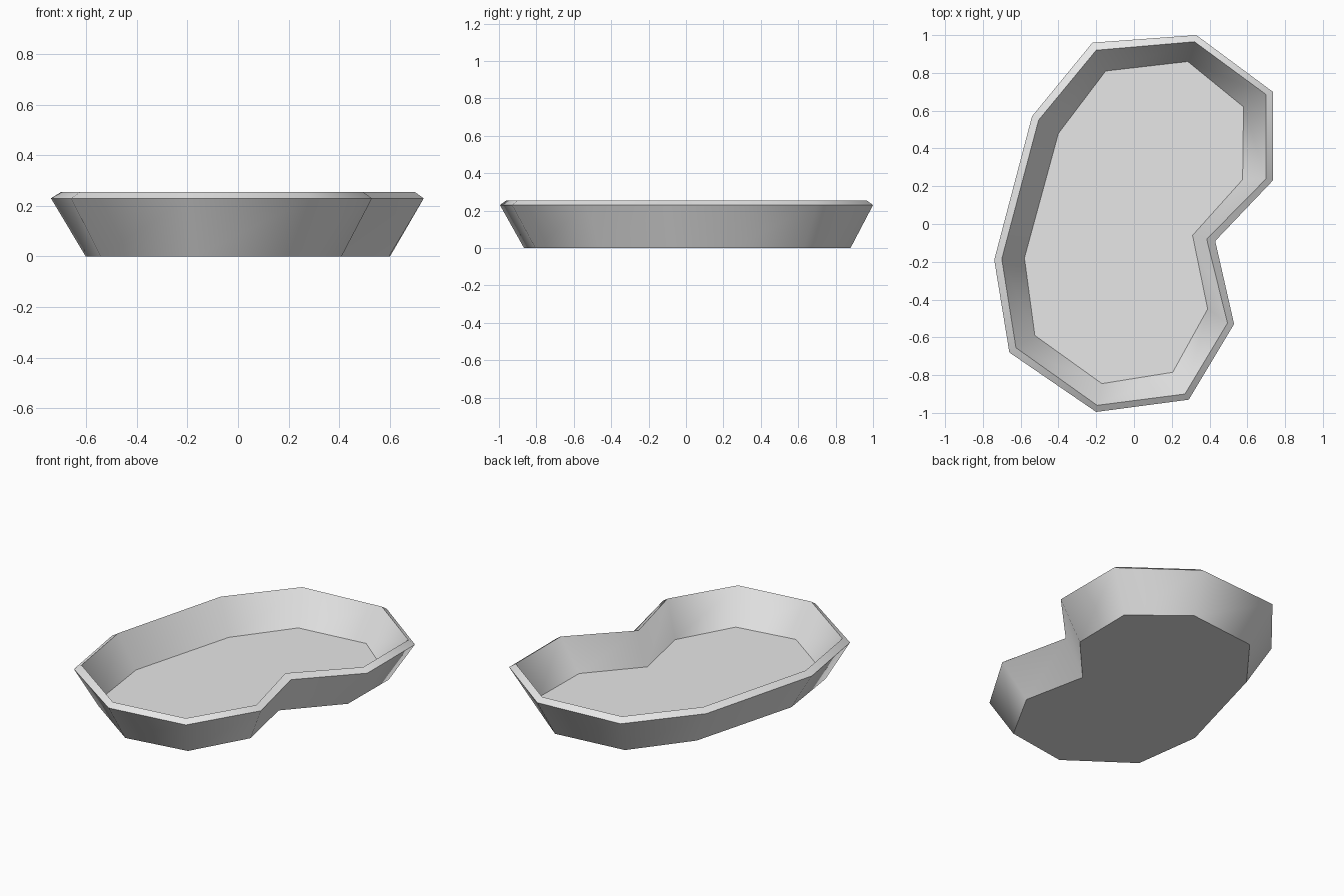
import bpy
import bmesh
import math
from mathutils import Vector

if "Cube" in bpy.data.objects:
    bpy.data.objects.remove(bpy.data.objects["Cube"], do_unlink=True)


def make_material(name, colour):
    """One flat colour for viewport and render."""
    material = bpy.data.materials.new(name)
    material.use_nodes = True
    material.diffuse_color = colour
    material.node_tree.nodes["Principled BSDF"].inputs["Base Color"].default_value = colour
    return material


# Kidney-shaped outlines, counter-clockwise from the back corner
rim_outer = [(.33, 1), (-.22, .96), (-.54, .57), (-.74, -.19), (-.66, -.68), (-.2, -.995),
             (.29, -.93), (.53, -.53), (.43, -.09), (.735, .23), (.735, .7)]
rim_inner = [(.32, .965), (-.2, .92), (-.505, .55), (-.7, -.185), (-.625, -.655), (-.195, -.96),
             (.27, -.9), (.495, -.525), (.385, -.08), (.7, .24), (.7, .685)]
floor = [(.285, .86), (-.15, .81), (-.4, .48), (-.58, -.18), (-.525, -.59), (-.17, -.845),
         (.205, -.785), (.39, -.45), (.31, -.06), (.575, .235), (.58, .62)]

# The underside is slightly wider than the basin floor
base = [Vector(inside).lerp(Vector(outside), .14) for inside, outside in zip(floor, rim_outer)]


def make_basin(name, sections, material):
    """Skin stacked outlines into a shell and cap both ends."""
    mesh = bpy.data.meshes.new(name)
    bm = bmesh.new()
    rings = [[bm.verts.new((x, y, z)) for x, y in outline] for outline, z in sections]
    for lower, upper in zip(rings, rings[1:]):
        for i in range(len(lower)):
            j = (i + 1) % len(lower)
            bm.faces.new((lower[i], lower[j], upper[j], upper[i]))
    bm.faces.new(list(reversed(rings[0])))
    bm.faces.new(rings[-1])
    bmesh.ops.recalc_face_normals(bm, faces=bm.faces)
    bm.to_mesh(mesh)
    bm.free()
    mesh.materials.append(material)
    basin = bpy.data.objects.new(name, mesh)
    bpy.context.collection.objects.link(basin)
    return basin


# Outer wall, sloped lip, inner wall and floor in one shell
basin = make_basin(
    "kidney_basin",
    [(base, 0), (rim_outer, .23), (rim_inner, .255), (floor, .055)],
    make_material("light grey", (.8, .8, .8, 1)),
)

# Smooth walls with crisp rim and floor edges
bpy.ops.object.select_all(action="DESELECT")
basin.select_set(True)
bpy.context.view_layer.objects.active = basin
bpy.ops.object.shade_smooth_by_angle(angle=math.radians(54))
